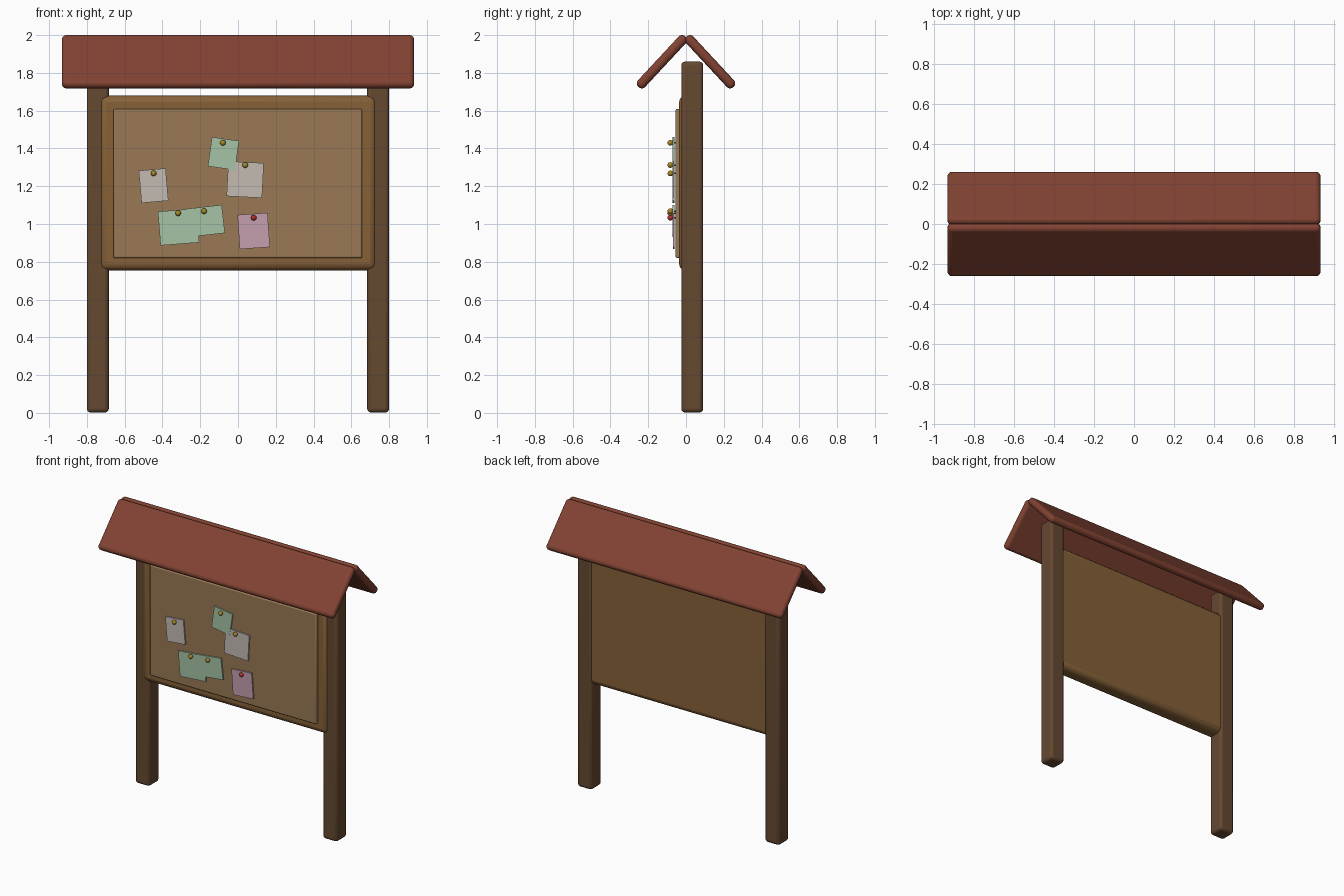
import bpy
from math import radians, atan2, hypot

if "Cube" in bpy.data.objects:
    bpy.data.objects.remove(bpy.data.objects["Cube"])


def material(name, rgb):
    m = bpy.data.materials.new(name)
    m.diffuse_color = (*rgb, 1)
    m.use_nodes = True
    m.node_tree.nodes["Principled BSDF"].inputs["Base Color"].default_value = m.diffuse_color
    return m


POST = material("dark_wood", (0.13, 0.065, 0.03))
FRAME = material("frame_wood", (0.24, 0.12, 0.04))
CORK = material("cork", (0.32, 0.19, 0.09))
ROOF = material("red_roof", (0.22, 0.055, 0.032))
WHITE = material("white_paper", (0.55, 0.5, 0.45))
GREEN = material("green_paper", (0.38, 0.55, 0.38))
PINK = material("pink_paper", (0.55, 0.35, 0.42))
GOLD = material("gold_pin", (0.4, 0.25, 0.02))
RED = material("red_pin", (0.45, 0.03, 0.03))


def box(name, centre, size, mat, bevel=0.0, segments=3, rot=(0, 0, 0)):
    bpy.ops.mesh.primitive_cube_add(size=1, location=centre)
    ob = bpy.context.object
    ob.name = name
    ob.scale = size
    bpy.ops.object.transform_apply(location=False, rotation=False, scale=True)
    ob.rotation_euler = rot
    ob.data.materials.append(mat)
    if bevel:
        b = ob.modifiers.new("bevel", 'BEVEL')
        b.width = bevel
        b.segments = segments
        bpy.ops.object.shade_smooth_by_angle(angle=radians(40))
    return ob


def span(name, x, y, z, mat, bevel=0.0):
    lo_hi = (x, y, z)
    return box(name, [(a + b) / 2 for a, b in lo_hi],
               [b - a for a, b in lo_hi], mat, bevel)


# Posts and roof planks, mirrored left/right and front/back
dy, dz = 0.213, 0.229
for s, side, face in ((-1, "left", "front"), (1, "right", "back")):
    box(f"{side}_post", (s * 0.742, 0.033, 0.931), (0.116, 0.116, 1.858), POST, 0.02)
    box(f"{face}_roof_plank", (0, s * 0.1275, 1.859),
        (1.866, hypot(dy, dz) + 0.052, 0.052), ROOF, 0.024, 4,
        (-s * atan2(dz, dy), 0, 0))

# Backing board and raised cork panel
span("backing_board", (-0.733, 0.733), (-0.037, 0.083), (0.755, 1.68), FRAME, 0.035)
span("cork_panel", (-0.66, 0.657), (-0.055, 0.0), (0.82, 1.61), CORK, 0.008)

# Pinned notes: centre x, z, width, height, tilt, paper, pin x, pin z, pin colour
notes = [
    (-0.077, 1.373, 0.145, 0.156, -8, GREEN, -0.08, 1.43, GOLD),
    (0.038, 1.235, 0.188, 0.185, -3, WHITE, 0.038, 1.312, GOLD),
    (-0.447, 1.203, 0.143, 0.172, 5, WHITE, -0.447, 1.268, GOLD),
    (-0.315, 0.984, 0.205, 0.180, 4.5, GREEN, -0.317, 1.057, GOLD),
    (-0.172, 1.016, 0.190, 0.150, 6.5, GREEN, -0.18, 1.068, GOLD),
    (0.083, 0.963, 0.160, 0.182, 4, PINK, 0.083, 1.033, RED),
]
for i, (x, z, w, h, tilt, paper, px, pz, pin) in enumerate(notes, 1):
    y = -0.065 - 0.0012 * (i % 2)
    box(f"note_{i}", (x, y, z), (w, 0.010, h), paper, rot=(0, radians(-tilt), 0))
    # Pin head and stem
    bpy.ops.mesh.primitive_uv_sphere_add(segments=16, ring_count=10, radius=0.015,
                                         location=(px, -0.083, pz))
    head = bpy.context.object
    head.name = f"pin_head_{i}"
    bpy.ops.object.shade_smooth()
    head.data.materials.append(pin)
    bpy.ops.mesh.primitive_cylinder_add(vertices=8, radius=0.004, depth=0.04,
                                        location=(px, -0.065, pz),
                                        rotation=(radians(90), 0, 0))
    stem = bpy.context.object
    stem.name = f"pin_stem_{i}"
    stem.data.materials.append(pin)
